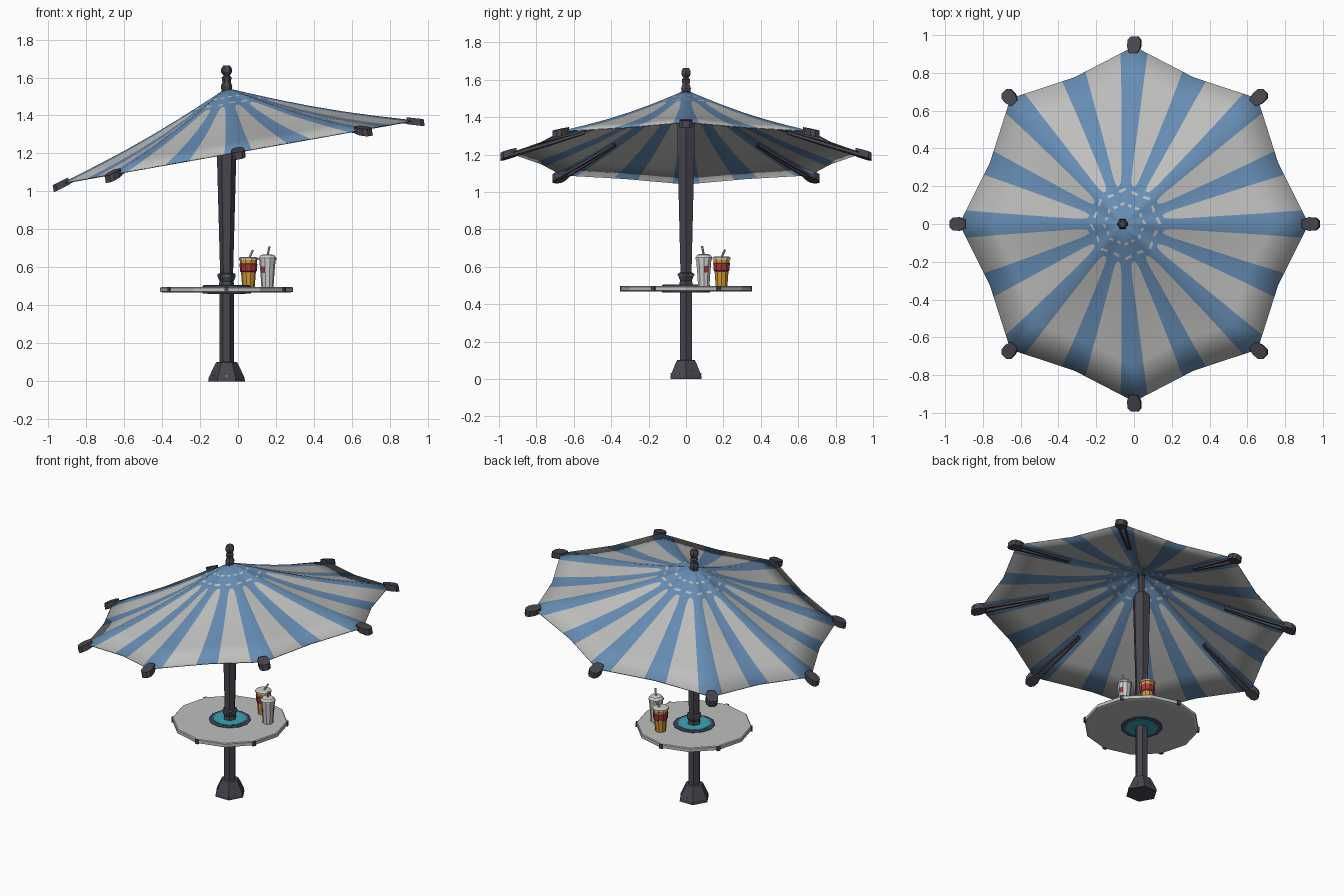
import bpy, bmesh, math
from mathutils import Matrix, Vector

if "Cube" in bpy.data.objects:
    bpy.data.objects.remove(bpy.data.objects["Cube"])

PX = -0.06                       # pole axis
D = math.radians


def mat(name, r, g, b):
    m = bpy.data.materials.new(name)
    m.diffuse_color = (r, g, b, 1)
    m.use_nodes = True
    m.node_tree.nodes["Principled BSDF"].inputs["Base Color"].default_value = m.diffuse_color
    return m


DARK = mat("dark metal", .065, .06, .075)
GREY = mat("pale grey", .52, .52, .51)
BLUE = mat("canopy blue", .135, .27, .46)
TEAL = mat("teal glow", .04, .38, .45)
RING = mat("slate ring", .06, .09, .16)
YEL = mat("cup amber", .65, .32, .03)
RED = mat("cup red", .38, .04, .05)
WHITE = mat("cup white", .62, .62, .62)


def finish(name, bm, mats, smooth=None, fix=True):
    if fix:
        bmesh.ops.recalc_face_normals(bm, faces=bm.faces)
    me = bpy.data.meshes.new(name)
    bm.to_mesh(me)
    bm.free()
    for m in mats:
        me.materials.append(m)
    ob = bpy.data.objects.new(name, me)
    bpy.context.collection.objects.link(ob)
    if smooth:
        bpy.ops.object.select_all(action='DESELECT')
        ob.select_set(True)
        bpy.context.view_layer.objects.active = ob
        bpy.ops.object.shade_smooth_by_angle(angle=D(smooth))
    return ob


def lathe(name, prof, n, mats, x=PX, y=0, rule=None, smooth=None):
    """Closed turned solid from (radius, z); rule(row, side) gives a material index."""
    bm = bmesh.new()
    rows = [[bm.verts.new((x + r * math.cos(2 * math.pi * i / n),
                           y + r * math.sin(2 * math.pi * i / n), z)) for i in range(n)]
            for r, z in prof]
    for k in range(len(rows) - 1):
        for i in range(n):
            j = (i + 1) % n
            f = bm.faces.new((rows[k][i], rows[k][j], rows[k + 1][j], rows[k + 1][i]))
            f.material_index = rule(k, i) if rule else 0
    bm.faces.new(rows[0][::-1])
    top = bm.faces.new(rows[-1])
    top.material_index = rule(len(rows) - 2, 0) if rule else 0
    return finish(name, bm, mats, smooth)


def prism(bm, bottom, top):
    """Solid between two matching outlines."""
    a = [bm.verts.new(p) for p in bottom]
    b = [bm.verts.new(p) for p in top]
    n = len(a)
    bm.faces.new(a[::-1])
    bm.faces.new(b)
    for i in range(n):
        bm.faces.new((a[i], a[(i + 1) % n], b[(i + 1) % n], b[i]))


# ---- pole, base, finial (six sided) ----
lathe("base", [(.097, 0), (.094, .02), (.062, .088), (.055, .1), (.036, .103)], 6, [DARK])
lathe("lower_pole", [(.038, .09), (.038, .52)], 6, [DARK])
lathe("collar", [(.04, .49), (.04, .515), (.036, .525), (.047, .55), (.047, .565), (.034, .57)], 6, [DARK])
lathe("upper_pole", [(.034, .56), (.054, 1.3), (.054, 1.37), (.04, 1.395), (.02, 1.4), (.02, 1.53)], 6, [DARK])
lathe("finial", [(.026, 1.52), (.03, 1.555), (.022, 1.575), (.026, 1.6), (.016, 1.61),
                 (.029, 1.628), (.029, 1.645), (.018, 1.662)], 6, [DARK])

# ---- small teal lamps on base and collar ----
bm = bmesh.new()
for k in range(6):
    for r, z, s in ((.077, .028, .005), (.0405, .557, .004)):
        a = D(60 * k + 30)
        bmesh.ops.create_cube(bm, size=2 * s, matrix=Matrix.Translation(
            (PX + r * math.cos(a), r * math.sin(a), z)) @ Matrix.Rotation(a, 4, 'Z'))
finish("lamps", bm, [TEAL])

# ---- table with inlaid glowing disc ----
lathe("table_top", [(.335, .468), (.35, .472), (.35, .492), (.345, .497)], 12, [GREY])
lathe("table_ring", [(.128, .463), (.128, .502), (.118, .506), (.105, .503)], 12, [RING])
lathe("table_disc", [(.1, .461), (.1, .505)], 12, [TEAL])
bm = bmesh.new()
for k in range(6):
    a = D(60 * k + 30)
    bmesh.ops.create_cube(bm, size=1, matrix=Matrix.Translation(
        (PX + .347 * math.cos(a), .347 * math.sin(a), .482)) @ Matrix.Rotation(a, 4, 'Z')
        @ Matrix.Diagonal((.014, .022, .03, 1)))
finish("table_clips", bm, [DARK])

# ---- tilted canopy ----
TILT = Matrix.Translation((0, 0, 1.21)) @ Matrix.Rotation(D(-10.1), 4, 'Y')


def rim(a):                      # scalloped outline: eight points, dipped between
    a = a % 45
    a = min(a, 45 - a)
    return math.sin(D(22.5)) / (math.sin(D(22.5 - a)) / .94 + math.sin(D(a)) / .84)


def height(t):
    return .34 * (1 - t) - .02 * math.sin(math.pi * t)


def cloth(a, t):
    r = rim(a) * t
    sag = .008 * math.sin(math.pi * t) * (1 - math.cos(D(8 * a))) / 2
    return TILT @ Vector((r * math.cos(D(a)), r * math.sin(D(a)), height(t) - sag))


# rows: fraction of radius, half angle of blue stripe
ROWS = [(.11, 5.5), (.125, 5.5), (.19, 5.5), (.206, 5.5), (.235, 9), (.26, 7), (.3, 6),
        (.45, 5.2), (.62, 4.8), (.8, 4.6), (1, 4.6)]
bm = bmesh.new()
grid = []
for t, w in ROWS:
    grid.append([bm.verts.new(cloth(22.5 * k + o, t)) for k in range(16) for o in (-w, 0, w, 11.25)])
apex = bm.verts.new(TILT @ Vector((0, 0, height(0))))
for j in range(64):
    n = (j + 1) % 64
    bm.faces.new((apex, grid[0][j], grid[0][n]))
    for k in range(len(ROWS) - 1):
        f = bm.faces.new((grid[k][j], grid[k + 1][j], grid[k + 1][n], grid[k][n]))
        if k in (0, 2):          # broken rings near the top
            f.material_index = int(j % 8 in (1, 2, 5, 6))
        elif k >= 4:             # radial stripes
            f.material_index = int(j % 4 > 1)
canopy = finish("canopy", bm, [BLUE, GREY], 50, fix=False)
sol = canopy.modifiers.new("cloth", 'SOLIDIFY')
sol.thickness = .006
sol.offset = -1

# ---- ribs: pronged strut and end cap at each canopy point ----
CAP = [(.905, -.022), (.94, -.036), (.975, -.034), (.992, -.018),
       (.992, .018), (.975, .034), (.94, .036), (.905, .022)]


def rib_point(a, r, s, dz):
    v = Vector((r, s, height(r / .94) + dz))
    return TILT @ (Matrix.Rotation(a, 4, 'Z') @ v)


caps, struts = bmesh.new(), bmesh.new()
for k in range(8):
    a = D(45 * k)
    prism(caps, [rib_point(a, r, s, -.026) for r, s in CAP],
          [rib_point(a, r, s, .012) for r, s in CAP])
    for m in (-1, 1):
        path = [(.54, .004), (.54, .012), (.74, .019), (.93, .026), (.93, .014), (.74, .009)]
        prism(struts, [rib_point(a, r, m * s, -.024) for r, s in path],
              [rib_point(a, r, m * s, -.007) for r, s in path])
finish("rib_caps", caps, [DARK])
finish("rib_struts", struts, [DARK])


# ---- drink cups ----
def straw(name, x, y, z0, x1, y1, z1):
    d = Vector((x1 - x, y1 - y, z1 - z0))
    bm = bmesh.new()
    bmesh.ops.create_cone(bm, cap_ends=True, segments=6, radius1=.006, radius2=.006, depth=d.length,
                          matrix=Matrix.Translation(Vector((x, y, z0)) + d / 2)
                          @ d.to_track_quat('Z', 'Y').to_matrix().to_4x4())
    finish(name, bm, [WHITE])


lathe("amber_cup", [(.033, .497), (.039, .575), (.044, .58), (.047, .618), (.045, .62), (.046, .638),
                    (.05, .64), (.05, .65), (.04, .655)], 10, [YEL, RED, WHITE], .055, .19,
      lambda k, i: (0, 1, 1, 1, 0, 2, 2, 2)[k])
straw("amber_cup_straw", .06, .19, .65, .078, .208, .69)
lathe("white_cup", [(.032, .497), (.037, .57), (.04, .605), (.043, .638), (.047, .64), (.047, .65),
                    (.036, .664), (.022, .668)], 10, [WHITE, RED], .155, .095,
      lambda k, i: int(k == 1 and i in (0, 6)))
straw("white_cup_straw", .155, .095, .66, .166, .086, .71)
